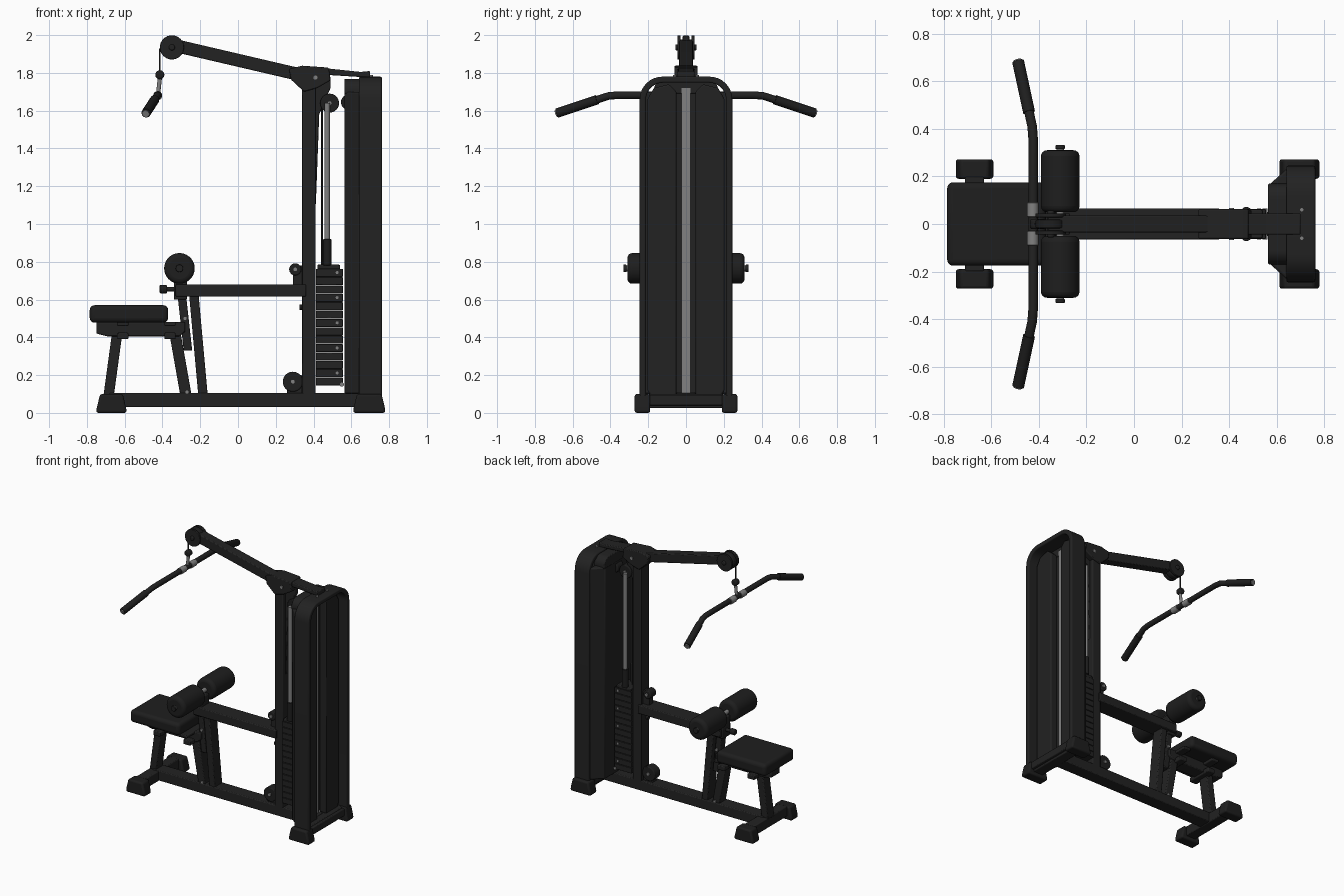
import bpy, bmesh, math
from mathutils import Vector

old = bpy.data.objects.get("Cube")
if old:
    bpy.data.objects.remove(old)


def material(name, v):
    m = bpy.data.materials.new(name)
    m.use_nodes = True
    m.diffuse_color = (v, v, v, 1)
    m.node_tree.nodes["Principled BSDF"].inputs["Base Color"].default_value = (v, v, v, 1)
    return m


BLACK = material("black paint", 0.016)
RUBBER = material("black rubber", 0.013)
STEEL = material("grey steel", 0.22)


def finish(name, bm, mat, bevel=0.0, segments=2):
    bmesh.ops.recalc_face_normals(bm, faces=bm.faces)
    me = bpy.data.meshes.new(name)
    bm.to_mesh(me)
    bm.free()
    ob = bpy.data.objects.new(name, me)
    bpy.context.collection.objects.link(ob)
    me.materials.append(mat)
    if bevel:
        b = ob.modifiers.new("Bevel", "BEVEL")
        b.width, b.segments, b.limit_method = bevel, segments, "ANGLE"
    bpy.ops.object.select_all(action="DESELECT")
    ob.select_set(True)
    bpy.context.view_layer.objects.active = ob
    bpy.ops.object.shade_smooth_by_angle(angle=math.radians(35))
    return ob


def prism(name, pts, axis, lo, hi, mat=BLACK, bevel=0.006, segments=2):
    """Extrude a 2D outline along an axis (x: points are y,z; y: x,z; z: x,y)."""
    bm = bmesh.new()
    place = {"x": lambda a, b: (lo, a, b), "y": lambda a, b: (a, lo, b), "z": lambda a, b: (a, b, lo)}[axis]
    face = bm.faces.new([bm.verts.new(place(*p)) for p in pts])
    new = bmesh.ops.extrude_face_region(bm, geom=[face])["geom"]
    shift = Vector([hi - lo if axis == a else 0 for a in "xyz"])
    bmesh.ops.translate(bm, vec=shift, verts=[v for v in new if isinstance(v, bmesh.types.BMVert)])
    return finish(name, bm, mat, bevel, segments)


def box(name, x, y, z, mat=BLACK, bevel=0.006, segments=2):
    return prism(name, [(x[0], y[0]), (x[1], y[0]), (x[1], y[1]), (x[0], y[1])], "z", *z, mat, bevel, segments)


def rod(name, a, b, r, mat=BLACK, bevel=0.0, sides=24):
    a, b = Vector(a), Vector(b)
    bm = bmesh.new()
    bmesh.ops.create_cone(bm, cap_ends=True, segments=sides, radius1=r, radius2=r, depth=(b - a).length)
    rot = (b - a).to_track_quat("Z", "Y").to_matrix()
    bmesh.ops.rotate(bm, matrix=rot, verts=bm.verts)
    bmesh.ops.translate(bm, vec=(a + b) / 2, verts=bm.verts)
    return finish(name, bm, mat, bevel, 4)


def wheel(name, x, z, r, w, mat=BLACK, bevel=0.006):
    return rod(name, (x, -w, z), (x, w, z), r, mat, bevel, 32)


def slant(name, top, bottom, w, half):
    """Leaning tube with level ends, w wide along x."""
    (a, b), (c, d) = top, bottom
    return prism(name, [(a - w / 2, b), (a + w / 2, b), (c + w / 2, d), (c - w / 2, d)], "y", -half, half)


def tube(name, pts, r, mat=BLACK):
    cu = bpy.data.curves.new(name, "CURVE")
    cu.dimensions, cu.bevel_depth, cu.bevel_resolution, cu.use_fill_caps = "3D", r, 4, True
    sp = cu.splines.new("POLY")
    sp.points.add(len(pts) - 1)
    for p, q in zip(sp.points, pts):
        p.co = (*q, 1)
    ob = bpy.data.objects.new(name, cu)
    bpy.context.collection.objects.link(ob)
    cu.materials.append(mat)


def arch(half, top, bottom, r, n=8):
    """Upside-down U outline, from lower right over the top to lower left."""
    right = [(half - r + r * math.cos(i * math.pi / 2 / n), top - r + r * math.sin(i * math.pi / 2 / n))
             for i in range(n + 1)]
    return [(half, bottom)] + right + [(-y, z) for y, z in reversed(right)] + [(-half, bottom)]


# Base rail, cross members and feet
box("base_rail", (-0.68, 0.68), (-0.05, 0.05), (0.03, 0.105))
for end, x, w in (("front", -0.67, 0.08), ("rear", 0.695, 0.085)):
    s = -1 if end == "front" else 1
    box(end + "_cross_member", (x - 0.04, x + 0.04), (-0.2, 0.2), (0.025, 0.1))
    for side, y in (("left", -1), ("right", 1)):
        foot = [(x - w, 0), (x + w, 0), (x + w - 0.002, 0.025), (x + w - 0.02, 0.1),
                (x - w + 0.02, 0.1), (x - w + 0.002, 0.025)]
        lo, hi = sorted((y * 0.19, y * 0.272))
        prism(f"{end}_{side}_foot", foot, "y", lo, hi, RUBBER, 0.012, 3)

# Seat, its carrier and legs
box("seat_pad", (-0.785, -0.37), (-0.175, 0.175), (0.478, 0.57), RUBBER, 0.025, 4)
prism("seat_carrier", [(-0.75, 0.48), (-0.75, 0.42), (-0.69, 0.405), (-0.31, 0.405), (-0.28, 0.43),
                       (-0.28, 0.48)], "y", -0.05, 0.05)
for x in (-0.61, -0.36):
    box("seat_bracket", (x - 0.03, x + 0.03), (-0.1, 0.1), (0.39, 0.425))
    box("seat_support_plate", (x - 0.03, x + 0.03), (-0.14, 0.14), (0.46, 0.482))
slant("front_seat_leg", (-0.64, 0.42), (-0.685, 0.09), 0.055, 0.04)
slant("rear_seat_leg", (-0.335, 0.43), (-0.275, 0.09), 0.06, 0.04)

# Thigh roller tower
slant("roller_post", (-0.305, 0.69), (-0.265, 0.33), 0.045, 0.03)
slant("roller_tower", (-0.235, 0.64), (-0.185, 0.09), 0.05, 0.045)
box("middle_beam", (-0.33, 0.36), (-0.065, 0.065), (0.615, 0.68))
box("roller_head", (-0.34, -0.27), (-0.045, 0.045), (0.6, 0.75))
rod("adjust_pin", (-0.39, 0, 0.655), (-0.3, 0, 0.655), 0.012)
rod("adjust_knob", (-0.415, 0, 0.655), (-0.375, 0, 0.655), 0.022, RUBBER, 0.006)
wheel("roller_axle", -0.31, 0.765, 0.016, 0.325, STEEL)
for s in (-1, 1):
    rod("roller_pad", (-0.31, s * 0.05, 0.765), (-0.31, s * 0.31, 0.765), 0.081, RUBBER, 0.025, 40)
    rod("roller_end_cap", (-0.31, s * 0.315, 0.765), (-0.31, s * 0.332, 0.765), 0.02, BLACK, 0.004)

# Main post with its upper gusset
box("main_post", (0.34, 0.41), (-0.05, 0.05), (0.09, 1.8))
prism("post_gusset", [(0.4, 1.78), (0.49, 1.78), (0.49, 1.72), (0.43, 1.58), (0.412, 1.1), (0.4, 1.1)],
      "y", -0.02, 0.02)
prism("post_cap", [(0.27, 1.82), (0.34, 1.838), (0.48, 1.828), (0.49, 1.76), (0.42, 1.72), (0.35, 1.7),
                   (0.28, 1.765)], "y", -0.062, 0.062)
prism("rear_arm", [(0.46, 1.825), (0.65, 1.805), (0.70, 1.81), (0.70, 1.775), (0.46, 1.79)], "y", -0.045, 0.045)

# Overhead boom and its pulley
prism("boom", [(-0.36, 1.978), (-0.3, 1.972), (0.33, 1.825), (0.33, 1.755), (-0.3, 1.902), (-0.36, 1.92)],
      "y", -0.036, 0.036)
for s in (-1, 1):
    rod("boom_cheek", (-0.35, s * 0.028, 1.935), (-0.35, s * 0.045, 1.935), 0.064, BLACK, 0.004, 32)
wheel("boom_pulley", -0.352, 1.935, 0.062, 0.018, RUBBER)
wheel("boom_bolt", -0.35, 1.935, 0.016, 0.056)

# Cable, hook and pulldown bar
tube("bar_cable", [(-0.414, 0, 1.93), (-0.414, 0, 1.75)], 0.005, RUBBER)
wheel("cable_stop", -0.414, 1.79, 0.024, 0.022, RUBBER, 0.012)
rod("hook", (-0.414, 0, 1.77), (-0.424, 0, 1.68), 0.011, STEEL)
for s in (-1, 1):
    rod("bar_collar", (-0.425, s * 0.03, 1.68), (-0.425, s * 0.09, 1.68), 0.024, STEEL, 0.003)
    rod("bar_end", (-0.487, s * 0.68, 1.587), (-0.489, s * 0.688, 1.584), 0.018, STEEL)
    tube("bar_grip", [(-0.441, s * 0.47, 1.658), (-0.487, s * 0.683, 1.587)], 0.025, RUBBER)
bend = [(-0.424, 0.36, 1.682), (-0.428, 0.41, 1.678), (-0.441, 0.47, 1.658), (-0.486, 0.68, 1.588)]
tube("pulldown_bar", [(x, -y, z) for x, y, z in reversed(bend)] + [(-0.424, 0, 1.682)] + bend, 0.02)

# Weight stack and guide rods
count = 14
pitch = 0.62 / count
for i in range(count):
    z = 0.145 + i * pitch
    box("weight_plate", (0.412, 0.555), (-0.062, 0.062), (z, z + pitch - 0.002), BLACK, 0.002, 1)
    if i % 3 == 1:
        wheel("plate_hole", 0.525, z + pitch / 2, 0.008, 0.065, STEEL, 0)
box("stack_top", (0.42, 0.54), (-0.06, 0.06), (0.76, 0.785))
for s in (-1, 1):
    rod("guide_rod", (0.472, s * 0.05, 0.78), (0.472, s * 0.05, 1.64), 0.015, STEEL)
    rod("rod_sleeve", (0.472, s * 0.05, 0.78), (0.472, s * 0.05, 0.92), 0.022, RUBBER, 0.004)
tube("stack_cable", [(0.445, 0, 0.78), (0.445, 0, 1.64)], 0.005, RUBBER)

# Pulleys beside the stack and post
for name, x, z, r in (("upper_pulley", 0.485, 1.64, 0.05), ("rear_pulley", 0.585, 1.645, 0.04),
                      ("lower_pulley", 0.29, 0.165, 0.053), ("post_bracket", 0.303, 0.76, 0.032)):
    wheel(name, x, z, r, 0.035, RUBBER)
    wheel(name + "_bolt", x, z, 0.012, 0.044, STEEL, 0)
box("lower_pulley_mount", (0.26, 0.34), (-0.025, 0.025), (0.1, 0.2))
box("bracket_arm", (0.29, 0.35), (-0.025, 0.025), (0.67, 0.78))
rod("post_knob", (0.35, -0.02, 0.56), (0.325, -0.02, 0.56), 0.015, RUBBER)

# Rear shroud: arched frame, angled front cover, recessed panels and centre strip
outer, inner = arch(0.245, 1.78, 0.06, 0.12), arch(0.212, 1.748, 0.06, 0.09)
prism("shroud_frame", outer + inner[::-1], "x", 0.64, 0.762, BLACK, 0.008, 3)
prism("shroud_cover", [(0.563, -0.16), (0.563, 0.16), (0.645, 0.235), (0.645, -0.235)], "z", 0.1, 1.7, BLACK, 0.01)
prism("shroud_cover_cap", arch(0.17, 1.768, 1.69, 0.06), "x", 0.563, 0.65)
box("shroud_foot_bar", (0.645, 0.755), (-0.21, 0.21), (0.04, 0.095))
for s in (-1, 1):
    panel = [(s * y, z) for y, z in ((0.05, 0.1), (0.07, 0.08), (0.18, 0.08), (0.205, 0.12), (0.205, 1.66),
                                     (0.17, 1.72), (0.09, 1.74), (0.05, 1.7))]
    prism("shroud_panel", panel, "x", 0.645, 0.70, BLACK, 0.008)
box("shroud_strip", (0.645, 0.654), (-0.024, 0.024), (0.1, 1.72), STEEL, 0)

# Bolts
for x, z, w in ((0.41, 1.775, 0.068), (-0.27, 0.11, 0.048), (0.55, 0.15, 0.066), (-0.28, 0.5, 0.04)):
    wheel("frame_bolt", x, z, 0.011, w, STEEL, 0)
for s in (-1, 1):
    rod("shroud_bolt", (0.705, s * 0.06, 1.77), (0.705, s * 0.06, 1.788), 0.009, STEEL)
